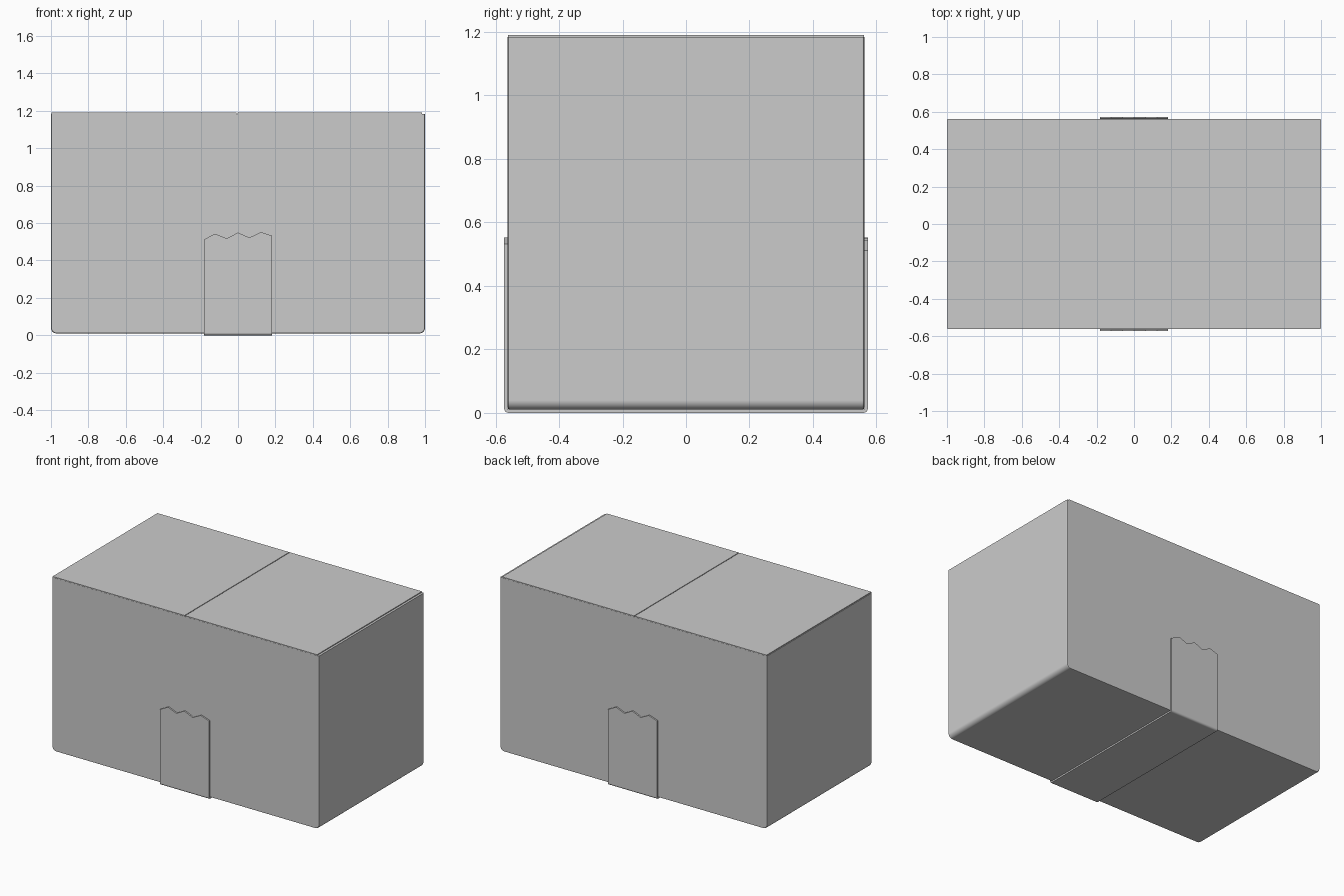
import bpy, bmesh, math

if "Cube" in bpy.data.objects:
    bpy.data.objects.remove(bpy.data.objects["Cube"])

X, Y, BOTTOM, RIM, TOP = 1.0, 0.562, 0.01, 1.184, 1.19


def finish(bm, name, thickness=0):
    mesh = bpy.data.meshes.new(name)
    bm.to_mesh(mesh)
    bm.free()
    ob = bpy.data.objects.new(name, mesh)
    bpy.context.collection.objects.link(ob)
    bpy.ops.object.select_all(action='DESELECT')
    ob.select_set(True)
    bpy.context.view_layer.objects.active = ob
    if thickness:
        mod = ob.modifiers.new("Thickness", 'SOLIDIFY')
        mod.thickness = thickness
        mod.offset = -1
        bpy.ops.object.modifier_apply(modifier=mod.name)
    bpy.ops.object.shade_smooth_by_angle(angle=math.radians(35))
    # Keep the large panels flat next to their rounded folds
    mod = ob.modifiers.new("Flat panels", 'WEIGHTED_NORMAL')
    mod.keep_sharp = True
    return ob


def block(x0, x1, y0, y1, z0, z1):
    bm = bmesh.new()
    bmesh.ops.create_cube(bm, size=1)
    for v in bm.verts:
        v.co = (x1 if v.co.x > 0 else x0,
                y1 if v.co.y > 0 else y0,
                z1 if v.co.z > 0 else z0)
    return bm


def round_edges(bm, test, radius, segments):
    edges = [e for e in bm.edges if test(e.verts[0].co, e.verts[1].co)]
    bmesh.ops.bevel(bm, geom=edges, offset=radius, segments=segments,
                    profile=0.5, affect='EDGES')


# Closed carton: large folds at the two ends, crisp folds front and back
bm = block(-X, X, -Y, Y, BOTTOM, RIM)
round_edges(bm, lambda a, b: max(a.z, b.z) < 0.02 and abs(a.x - b.x) < 0.01, 0.03, 5)
round_edges(bm, lambda a, b: abs(a.y - b.y) < 0.01 and min(a.z, b.z) < RIM - 0.01, 0.008, 2)
finish(bm, "carton_body")

# Two closed top flaps with a narrow seam; the right one stops short of its fold
for name, x0, x1 in (("left_flap", -X + 0.004, -0.008), ("right_flap", -0.003, 0.985)):
    finish(block(x0, x1, -Y + 0.001, Y - 0.001, RIM - 0.004, TOP), name)

# Packing tape under the carton, running up both sides to torn zigzag ends
xs = [-0.183, -0.122, -0.061, 0, 0.061, 0.122, 0.183]
tear = [0.512, 0.543, 0.518, 0.549, 0.522, 0.552, 0.532]
TY, R = 0.573, 0.014
corner = [(TY - R + R * math.cos(t), R - R * math.sin(t))
          for t in (math.radians(90 * i / 4) for i in range(5))]
bm = bmesh.new()
rows = []
for i, x in enumerate(xs):
    path = [(-TY, tear[i])] + [(-y, z) for y, z in corner]
    path += corner[::-1] + [(TY, tear[-1 - i])]
    rows.append([bm.verts.new((x, y, z)) for y, z in path])
for r, s in zip(rows, rows[1:]):
    for j in range(len(r) - 1):
        bm.faces.new((r[j], r[j + 1], s[j + 1], s[j]))
# Point the sheet outwards so its thickness grows towards the carton
bm.normal_update()
base = min(bm.faces, key=lambda f: f.calc_center_median().z)
if base.normal.z > 0:
    bmesh.ops.reverse_faces(bm, faces=bm.faces[:])
finish(bm, "packing_tape", 0.010)
